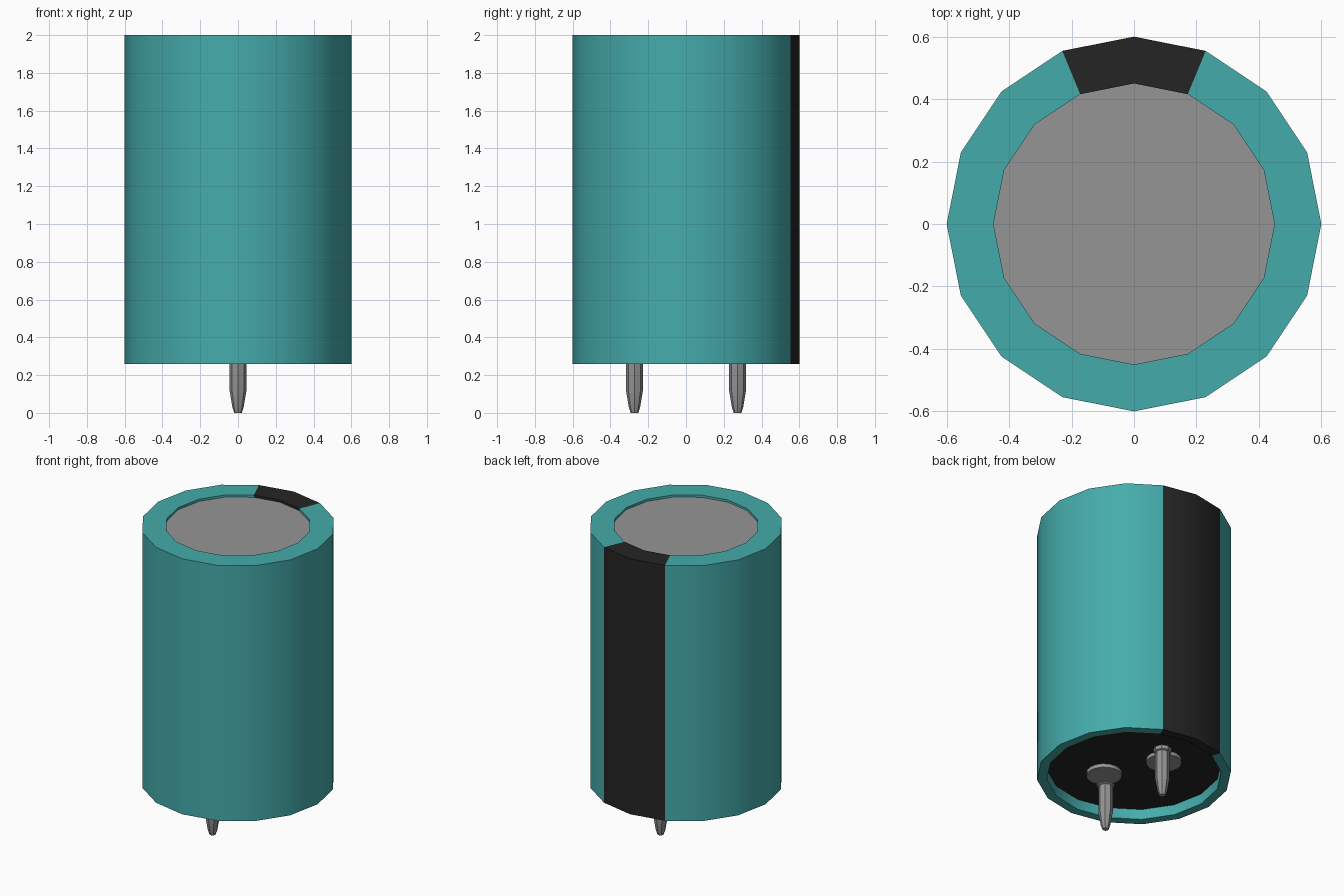
import bpy
import math

cube = bpy.data.objects.get("Cube")
if cube:
    bpy.data.objects.remove(cube, do_unlink=True)


def make_material(name, rgb):
    mat = bpy.data.materials.new(name)
    mat.use_nodes = True
    mat.diffuse_color = (*rgb, 1)
    bsdf = mat.node_tree.nodes["Principled BSDF"]
    bsdf.inputs["Base Color"].default_value = (*rgb, 1)
    bsdf.inputs["Roughness"].default_value = 0.6
    return mat


teal = make_material("teal", (0.06, 0.41, 0.41))
black = make_material("black", (0.018, 0.018, 0.018))
metal = make_material("grey metal", (0.30, 0.30, 0.30))


def lathe(name, profile, sides, mats, closed=False, location=(0, 0, 0)):
    """Spin a (radius, z) profile, listed from bottom to top on the outside."""
    verts, faces = [], []
    for r, z in profile:
        for i in range(sides):
            a = math.tau * i / sides
            verts.append((r * math.cos(a), r * math.sin(a), z))
    rows = len(profile)
    for k in range(rows if closed else rows - 1):
        low, high = k * sides, (k + 1) % rows * sides
        for i in range(sides):
            j = (i + 1) % sides
            faces.append((low + i, low + j, high + j, high + i))
    if not closed:
        faces.append(tuple(reversed(range(sides))))
        faces.append(tuple(range((rows - 1) * sides, rows * sides)))
    mesh = bpy.data.meshes.new(name)
    mesh.from_pydata(verts, [], faces)
    mesh.update()
    obj = bpy.data.objects.new(name, mesh)
    obj.location = location
    bpy.context.collection.objects.link(obj)
    for mat in mats:
        mesh.materials.append(mat)
    bpy.ops.object.select_all(action="DESELECT")
    bpy.context.view_layer.objects.active = obj
    obj.select_set(True)
    bpy.ops.object.shade_smooth_by_angle(angle=math.radians(30))
    return obj


# Sleeve: outer wall, top rim folded inwards, open recess underneath
sleeve = lathe("sleeve", [(0.6, 0.26), (0.6, 2.0), (0.45, 2.0), (0.45, 1.96),
                          (0.54, 1.9), (0.54, 0.26)],
               16, [teal, black], closed=True)

# Black stripe on the two sectors facing the back
for face in sleeve.data.polygons:
    x, y, _ = face.center
    if abs(math.atan2(x, y)) < math.pi / 8:
        face.material_index = 1

# Metal lid and dark base plug
lathe("lid", [(0.46, 1.95), (0.46, 1.985)], 16, [metal])
lathe("base_plug", [(0.545, 0.33), (0.545, 0.38)], 16, [black])

# Contact pins and round rivets under the base
pin_profile = [(0.02, 0.0), (0.03, 0.03), (0.045, 0.12), (0.045, 0.30),
               (0.055, 0.305), (0.055, 0.34)]
for side, label in ((-1, "front"), (1, "back")):
    lathe(label + "_pin", pin_profile, 8, [metal], location=(0, side * 0.273, 0))
    lathe(label + "_rivet", [(0.11, 0.305), (0.11, 0.34)], 16, [metal],
          location=(-side * 0.09, side * 0.18, 0))
